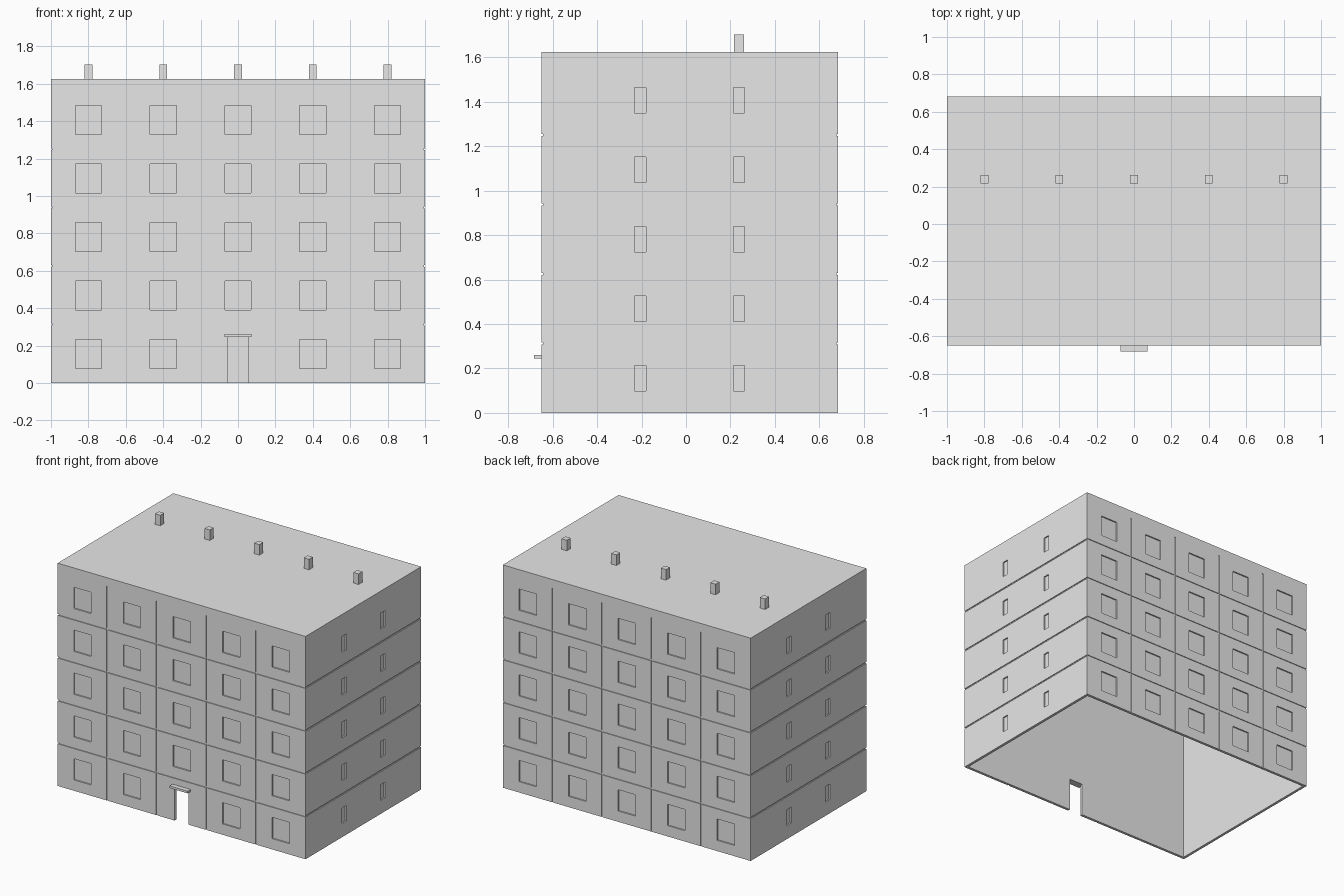
import bpy
import bmesh
from mathutils import Vector

if "Cube" in bpy.data.objects:
    bpy.data.objects.remove(bpy.data.objects["Cube"], do_unlink=True)

# Main dimensions
FRONT, BACK, HEIGHT = -0.65, 0.683, 1.625
MID = (FRONT + BACK) / 2
STOREY, BAY, COUNT = 0.3125, 0.4, 5
WALL, RECESS, GROOVE = 0.02, 0.01, 0.006
SIDE_OFFSET = (BACK - FRONT) / 6

concrete = bpy.data.materials.new("Light grey concrete")
concrete.use_nodes = True
GREY = (0.8, 0.8, 0.8, 1)
concrete.diffuse_color = GREY
concrete.node_tree.nodes["Principled BSDF"].inputs["Base Color"].default_value = GREY


def boxes(name, items):
    """One object made of boxes, each given as (centre, size)."""
    bm = bmesh.new()
    for centre, size in items:
        verts = bmesh.ops.create_cube(bm, size=1)["verts"]
        for v in verts:
            v.co = Vector(centre) + v.co * Vector(size)
    mesh = bpy.data.meshes.new(name)
    bm.to_mesh(mesh)
    bm.free()
    mesh.materials.append(concrete)
    obj = bpy.data.objects.new(name, mesh)
    bpy.context.collection.objects.link(obj)
    return obj


def cut(target, name, items):
    """Subtract a set of separate boxes from the target."""
    cutter = boxes(name, items)
    cutter.hide_render = True
    mod = target.modifiers.new(name, "BOOLEAN")
    mod.operation = "DIFFERENCE"
    mod.solver = "EXACT"
    mod.object = cutter
    bpy.context.view_layer.objects.active = target
    bpy.ops.object.modifier_apply(modifier=mod.name)
    bpy.data.objects.remove(cutter, do_unlink=True)


bays = [(i - 2) * BAY for i in range(COUNT)]
joints = [(i - 1.5) * BAY for i in range(COUNT - 1)]
floors = [i * STOREY for i in range(COUNT)]

# Hollow block, open underneath
building = boxes("building", [((0, MID, HEIGHT / 2), (2, BACK - FRONT, HEIGHT))])
inside = HEIGHT - WALL
cut(building, "cavity",
    [((0, MID, (inside - 1) / 2), (2 - 2 * WALL, BACK - FRONT - 2 * WALL, inside + 1))])

# Recessed windows: wide on front and back, narrow on the ends
windows = []
for z in floors:
    middle = z + STOREY / 2
    for y in (FRONT, BACK):
        for x in bays:
            if not (y == FRONT and x == 0 and z == 0):
                windows.append(((x, y, middle), (0.14, 2 * RECESS, 0.155)))
    for x in (-1, 1):
        for y in (MID - SIDE_OFFSET, MID + SIDE_OFFSET):
            windows.append(((x, y, middle), (2 * RECESS, 0.05, 0.115)))
cut(building, "window_recesses", windows)

# Panel joints
cut(building, "long_joints",
    [((0, y, z), (2.2, 2 * GROOVE, 0.01)) for z in floors[1:] for y in (FRONT, BACK)])
cut(building, "end_joints",
    [((x, MID, z), (2 * GROOVE, 1.6, 0.01)) for z in floors[1:] for x in (-1, 1)])
top = COUNT * STOREY
cut(building, "upright_joints",
    [((x, y, (top - 0.1) / 2), (0.01, 2 * GROOVE, top + 0.1))
     for x in joints for y in (FRONT, BACK)])

# Doorway through the front wall, with a small canopy
cut(building, "doorway", [((0, FRONT, 0.07), (0.113, 0.1, 0.35))])
boxes("door_canopy", [((0, FRONT - 0.0165, 0.253), (0.145, 0.033, 0.016))])

# Roof vents
for number, x in enumerate(bays, 1):
    boxes(f"roof_vent_{number}",
          [((x, MID + SIDE_OFFSET, HEIGHT + 0.0385), (0.042, 0.044, 0.077))])
